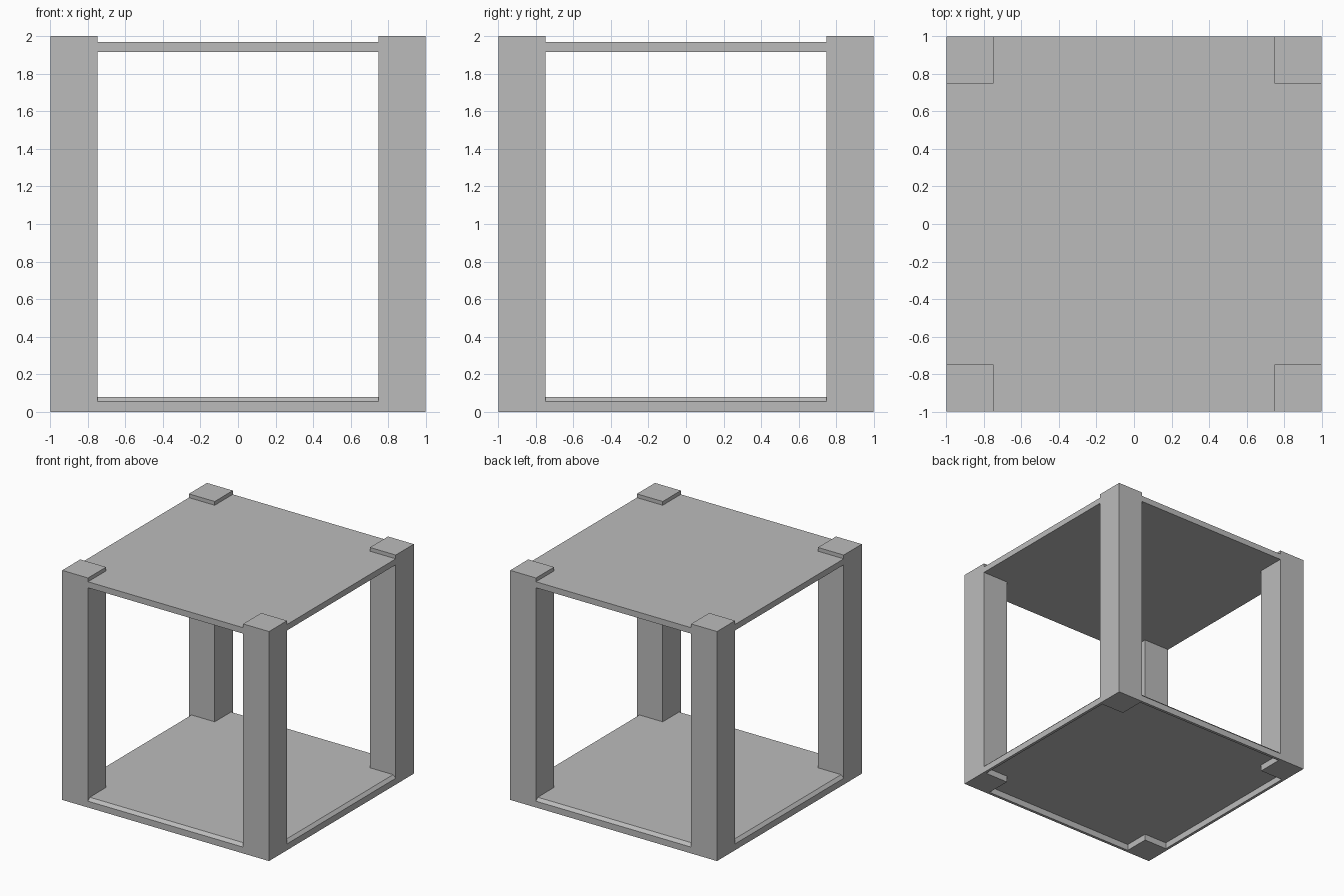
import bpy, bmesh
from mathutils import Matrix, Vector
from math import pi

cube = bpy.data.objects.get("Cube")
if cube:
    bpy.data.objects.remove(cube)

HALF = 0.997      # half of the frame width
INNER = 0.748     # inner face of the posts
HEIGHT = 2.0
RIM = 0.025       # thickness and bevel of the base rim

grey = bpy.data.materials.new("plain grey")
grey.use_nodes = True
colour = (0.5, 0.5, 0.5, 1)
grey.diffuse_color = colour
grey.node_tree.nodes["Principled BSDF"].inputs["Base Color"].default_value = colour


def extrude_outline(name, points, offset):
    """Solid made by sweeping a flat outline along an offset."""
    bm = bmesh.new()
    face = bm.faces.new([bm.verts.new(p) for p in points])
    swept = bmesh.ops.extrude_face_region(bm, geom=[face], use_keep_orig=True)
    verts = [v for v in swept["geom"] if isinstance(v, bmesh.types.BMVert)]
    bmesh.ops.translate(bm, verts=verts, vec=Vector(offset))
    bmesh.ops.recalc_face_normals(bm, faces=bm.faces)
    mesh = bpy.data.meshes.new(name)
    bm.to_mesh(mesh)
    bm.free()
    mesh.materials.append(grey)
    obj = bpy.data.objects.new(name, mesh)
    bpy.context.collection.objects.link(obj)
    return obj


def cross_panel(name, half, low, high):
    """Square panel notched at the corners to fit between the posts."""
    side = [(half, -INNER), (half, INNER), (INNER, INNER)]
    points = []
    for turn in range(4):
        spin = Matrix.Rotation(turn * pi / 2, 3, "Z")
        points += [spin @ Vector((x, y, low)) for x, y in side]
    return extrude_outline(name, points, (0, 0, high - low))


# Corner posts
for side, sx in (("left", 1), ("right", -1)):
    for end, sy in (("front", -1), ("back", 1)):
        corners = [(INNER, INNER), (HALF, INNER), (HALF, HALF), (INNER, HALF)]
        extrude_outline(f"{end}_{side}_post",
                        [(sx * x, sy * y, 0) for x, y in corners],
                        (0, 0, HEIGHT))

# Top shelf, set slightly below the post tops
cross_panel("top_shelf", HALF, 1.915, 1.967)

# Base shelf, raised inside a bevelled rim
cross_panel("base_shelf", HALF - RIM, 0.055, 0.08)

# Rim walls between the posts
profile = [(HALF, 0), (HALF, 0.055), (HALF - RIM, 0.08), (HALF - RIM, 0)]
for turn, name in enumerate(("left", "back", "right", "front")):
    wall = extrude_outline(f"base_{name}_rim",
                           [(x, -INNER, z) for x, z in profile],
                           (0, 2 * INNER, 0))
    wall.data.transform(Matrix.Rotation(turn * pi / 2, 4, "Z"))
